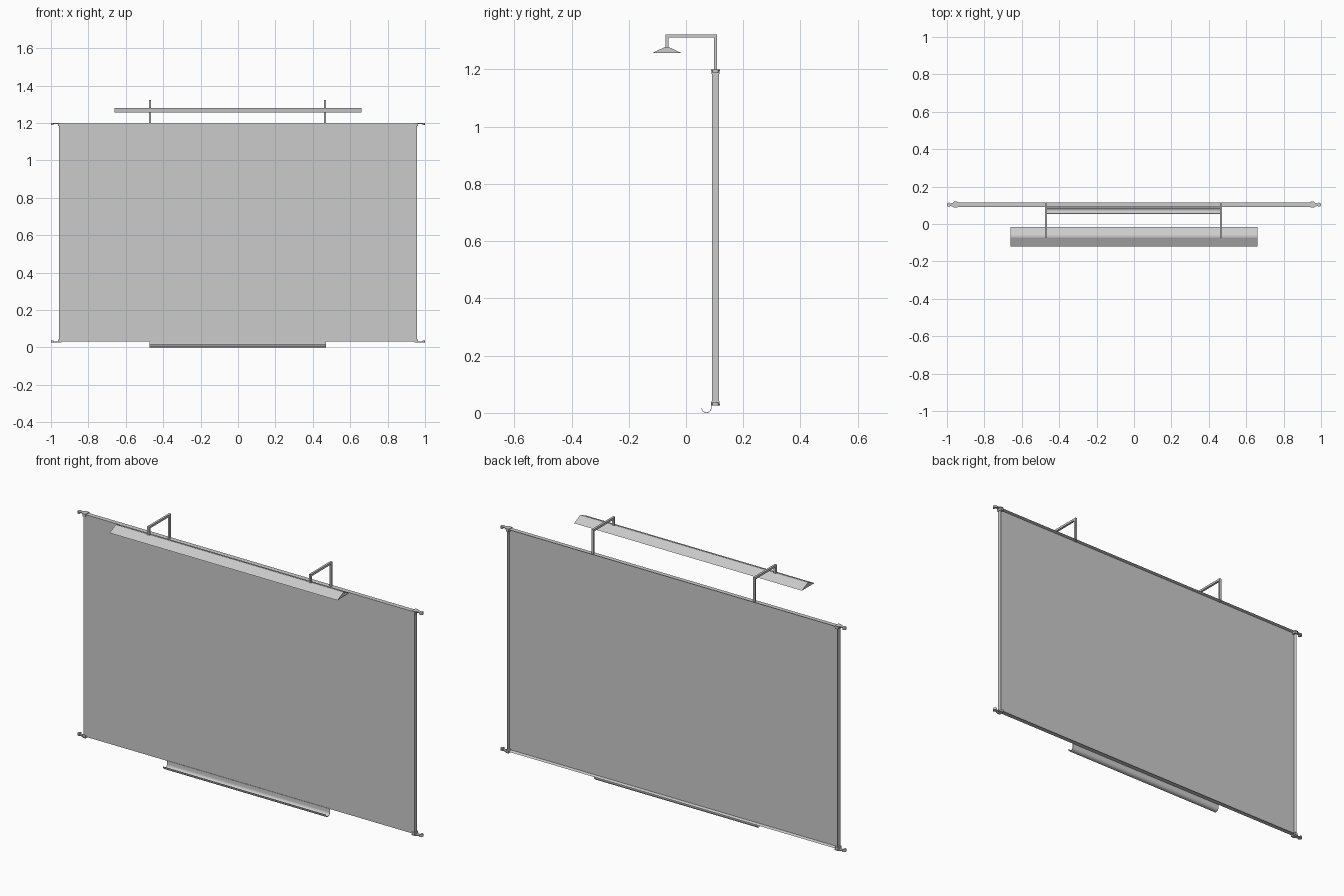
import bpy, bmesh, math
from mathutils import Matrix

if "Cube" in bpy.data.objects:
    bpy.data.objects.remove(bpy.data.objects["Cube"])


def make_object(name, bm):
    bmesh.ops.recalc_face_normals(bm, faces=bm.faces)
    me = bpy.data.meshes.new(name)
    bm.to_mesh(me)
    bm.free()
    ob = bpy.data.objects.new(name, me)
    bpy.context.collection.objects.link(ob)
    return ob


def add_prism(bm, points, direction):
    """Closed polygon of 3D points, extruded along a vector."""
    face = bm.faces.new([bm.verts.new(p) for p in points])
    ext = bmesh.ops.extrude_face_region(bm, geom=[face], use_keep_orig=True)
    verts = [g for g in ext["geom"] if isinstance(g, bmesh.types.BMVert)]
    bmesh.ops.translate(bm, verts=verts, vec=direction)


def prism_x(name, profile, x0, x1):
    """Side profile of (y, z) points, extruded from x0 to x1."""
    bm = bmesh.new()
    add_prism(bm, [(x0, y, z) for y, z in profile], (x1 - x0, 0, 0))
    return make_object(name, bm)


# board: flat front, shallow recessed back inside a thin frame
X, Z0, Z1, Y0, Y1 = 0.958, 0.033, 1.196, 0.091, 0.115
bm = bmesh.new()
add_prism(bm, [(-X, Y0, Z0), (X, Y0, Z0), (X, Y0, Z1), (-X, Y0, Z1)], (0, Y1 - Y0, 0))
bmesh.ops.recalc_face_normals(bm, faces=bm.faces)
back = [f for f in bm.faces if f.normal.y > 0.9]
bmesh.ops.inset_region(bm, faces=back, thickness=0.006)
bmesh.ops.translate(bm, verts=back[0].verts[:], vec=(0, -0.016, 0))
make_object("board", bm)

# pen tray: thin half-round trough with an upright back strip
R, T, CY, CZ = 0.0178, 0.002, 0.0715, 0.0178
angles = [math.pi + math.pi * i / 12 for i in range(13)]
outer = [(CY + R * math.cos(a), CZ + R * math.sin(a)) for a in angles]
inner = [(CY + (R - T) * math.cos(a), CZ + (R - T) * math.sin(a)) for a in reversed(angles)]
profile = outer + [(CY + R, 0.036), (CY + R - T, 0.036)] + inner
tray = prism_x("pen_tray", profile, -0.473, 0.471)

# lamp shade: long low triangular prism
prism_x("lamp_shade", [(-0.119, 1.257), (-0.015, 1.257), (-0.062, 1.279), (-0.072, 1.279)],
        -0.661, 0.659)

# lamp arms: bent square bar rising from the board and dropping to the shade
arm = [(0.098, 1.19), (0.109, 1.19), (0.109, 1.323), (-0.072, 1.323),
       (-0.072, 1.276), (-0.062, 1.276), (-0.062, 1.312), (0.098, 1.312)]
for name, x in (("left_lamp_arm", -0.470), ("right_lamp_arm", 0.466)):
    prism_x(name, arm, x - 0.0055, x + 0.0055)

# corner clips: plate over the frame corner with a narrow neck and turned tip
YM = 0.103
half = [(0.945, 0.016), (0.962, 0.016), (0.970, 0.009), (0.982, 0.007)]
tip = [(0.988 + 0.012 * math.cos(a), 0.011 * math.sin(a))
       for a in (math.radians(100 - 25 * i) for i in range(9))]
plan = half + tip + [(x, -y) for x, y in reversed(half)]
ZM = (1.200 + 0.026) / 2
for vert, sz in (("top", 1), ("bottom", -1)):
    for side, sx in (("right", 1), ("left", -1)):
        bm = bmesh.new()
        add_prism(bm, [(x, YM + y, 1.195) for x, y in plan], (0, 0, 0.005))
        # turned end of the hook
        add_prism(bm, [(x, YM + y, 1.188) for x, y in tip], (0, 0, 0.010))
        # block wrapping the frame corner
        add_prism(bm, [(0.945, YM - 0.0145, 1.184), (0.962, YM - 0.0145, 1.184),
                       (0.962, YM + 0.0145, 1.184), (0.945, YM + 0.0145, 1.184)], (0, 0, 0.014))
        bmesh.ops.transform(bm, verts=bm.verts, matrix=Matrix.Translation((0, 0, ZM))
                            @ Matrix.Diagonal((sx, 1, sz, 1))
                            @ Matrix.Translation((0, 0, -ZM)))
        make_object(f"{vert}_{side}_corner_clip", bm)

# smooth shading on the trough only
bpy.context.view_layer.objects.active = tray
tray.select_set(True)
bpy.ops.object.shade_smooth_by_angle(angle=math.radians(30))
